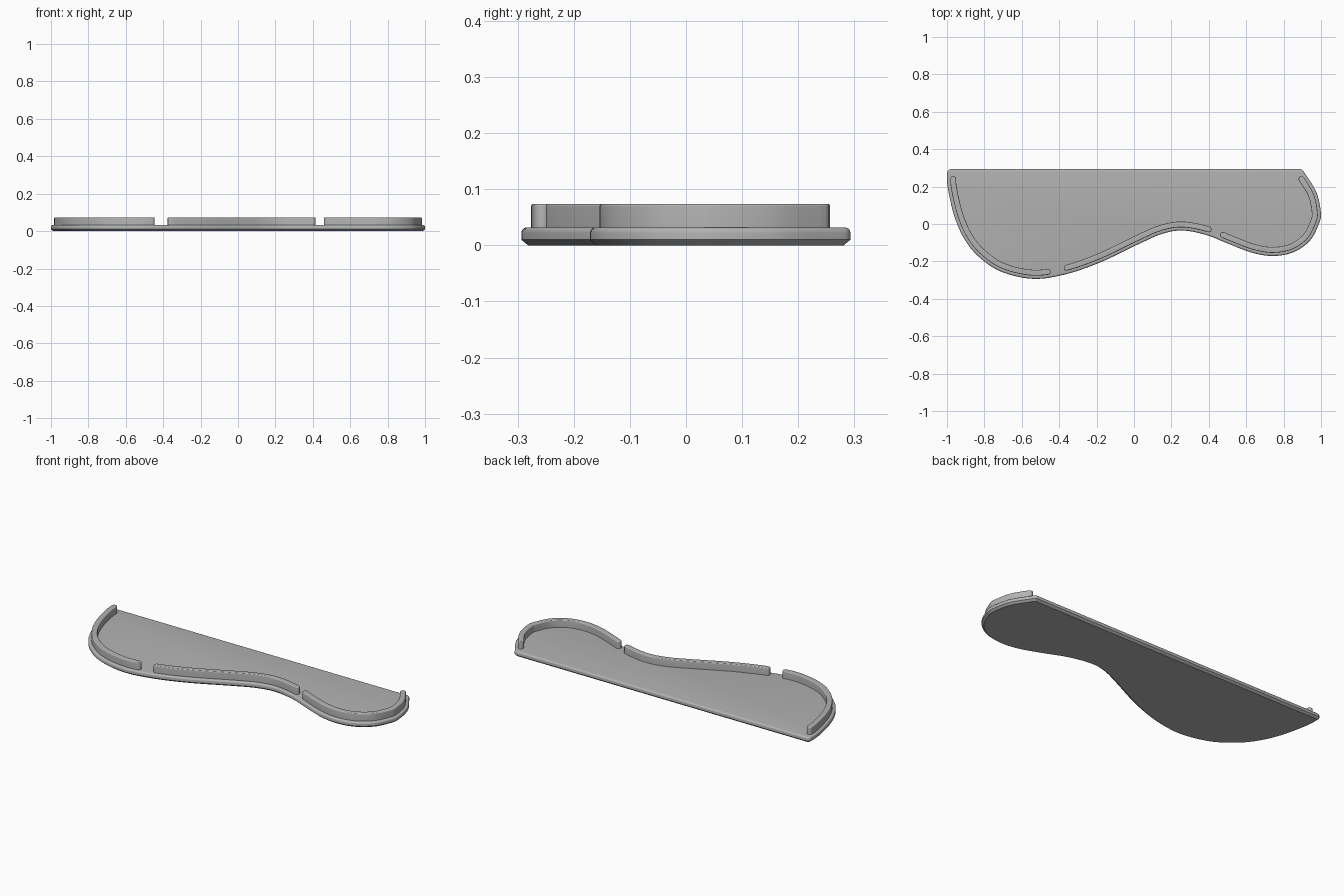
import bpy, bmesh, math
from mathutils import Vector

if "Cube" in bpy.data.objects:
    bpy.data.objects.remove(bpy.data.objects["Cube"])

grey = bpy.data.materials.new("mid grey")
grey.use_nodes = True
COLOUR = (0.45, 0.45, 0.45, 1)
grey.diffuse_color = COLOUR
grey.node_tree.nodes["Principled BSDF"].inputs["Base Color"].default_value = COLOUR

# Curved front edge, from back left round to back right
EDGE = [(-1, .27), (-.995, .19), (-.96, .04), (-.907, -.08), (-.83, -.175),
        (-.71, -.255), (-.54, -.293), (-.37, -.27), (-.18, -.205), (.03, -.105),
        (.15, -.053), (.26, -.035), (.39, -.06), (.51, -.108), (.63, -.153),
        (.74, -.171), (.85, -.152), (.94, -.09), (.988, 0), (.999, .06),
        (.975, .17), (.908, .28)]
TOP, WALL_TOP, RADIUS = .032, .074, .0155


def smooth_path(points, steps=10):
    """Spline through all the points."""
    p = [Vector(q) for q in points]
    p = [2 * p[0] - p[1]] + p + [2 * p[-1] - p[-2]]
    path = []
    for a, b, c, d in zip(p, p[1:], p[2:], p[3:]):
        for i in range(steps):
            t = i / steps
            path.append(b + (c - a) * t / 2 + (a - 2.5 * b + 2 * c - d / 2) * t * t
                        + (1.5 * (b - c) + (d - a) / 2) * t ** 3)
    return path + [p[-2]]


def offset(path, amount, closed=False):
    """Shift a path towards its left side."""
    result, n = [], len(path)
    for i, p in enumerate(path):
        before = path[i - 1] if closed or i else p
        after = path[(i + 1) % n] if closed or i < n - 1 else p
        d = (after - before).normalized()
        result.append(p + Vector((-d.y, d.x)) * amount)
    return result


def arc(centre, radius, start, end, steps=8):
    return [centre + radius * Vector((math.cos(a), math.sin(a)))
            for a in (start + (end - start) * i / steps for i in range(steps + 1))]


def layered_solid(name, outline, profile):
    """Stack inset copies of an outline; profile holds (inset, height)."""
    bm = bmesh.new()
    rings = [[bm.verts.new((p.x, p.y, z)) for p in offset(outline, inset, True)]
             for inset, z in profile]
    n = len(outline)
    for low, high in zip(rings, rings[1:]):
        for i in range(n):
            j = (i + 1) % n
            bm.faces.new((low[i], low[j], high[j], high[i]))
    bm.faces.new(rings[0][::-1])
    bm.faces.new(rings[-1])
    mesh = bpy.data.meshes.new(name)
    bm.to_mesh(mesh)
    bm.free()
    mesh.materials.append(grey)
    obj = bpy.data.objects.new(name, mesh)
    bpy.context.collection.objects.link(obj)
    bpy.ops.object.select_all(action='DESELECT')
    obj.select_set(True)
    bpy.context.view_layer.objects.active = obj
    bpy.ops.object.shade_smooth_by_angle(angle=math.radians(32))


def rounded_top(height, r):
    return [(r * (1 - math.cos(a)), height - r + r * math.sin(a))
            for a in (math.pi / 2 * i / 5 for i in range(6))]


# Base plate with chamfered underside and softened upper rim
edge = smooth_path(EDGE)
right_corner = arc(Vector((.887, .271)), .022, math.radians(35), math.pi / 2, 5)
left_corner = arc(Vector((-.978, .271)), .022, math.pi / 2, math.pi, 6)
outline = edge[:-1] + right_corner + left_corner[:-1]
layered_solid("base_plate", outline, [(.012, 0), (0, .01)] + rounded_top(TOP, .01))

# Raised rim in three lengths, with round ends
centre_line = offset(edge, .0325)
for name, low, high in (("rim_right", -2, -.446), ("rim_middle", -.374, .409),
                        ("rim_left", .473, 2)):
    path = [p for p in centre_line if low <= p.x <= high and p.y < .244]
    start, end = path[0] - path[1], path[-1] - path[-2]
    a, b = math.atan2(start.y, start.x), math.atan2(end.y, end.x)
    quarter = math.pi / 2
    capsule = (offset(path, -RADIUS)[1:-1] + arc(path[-1], RADIUS, b - quarter, b + quarter)
               + offset(path, RADIUS)[-2:0:-1] + arc(path[0], RADIUS, a - quarter, a + quarter))
    layered_solid(name, capsule, [(0, TOP - .004)] + rounded_top(WALL_TOP, .005))
